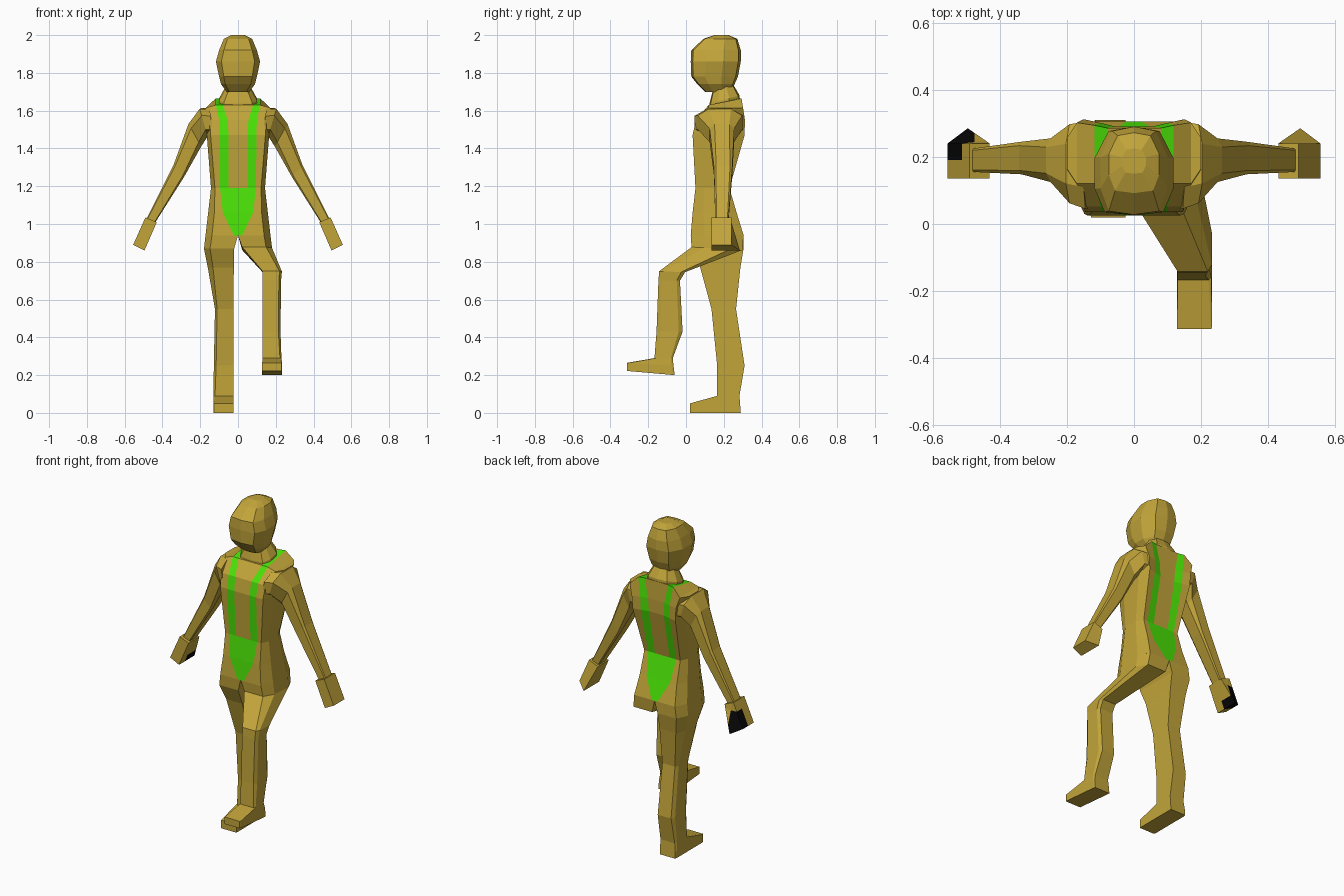
import bpy, bmesh

if "Cube" in bpy.data.objects:
    bpy.data.objects.remove(bpy.data.objects["Cube"])


def material(name, rgb):
    m = bpy.data.materials.new(name)
    m.diffuse_color = (*rgb, 1)
    m.use_nodes = True
    m.node_tree.nodes["Principled BSDF"].inputs["Base Color"].default_value = m.diffuse_color
    return m


GOLD = material("old gold", (0.54, 0.375, 0.042))
GREEN = material("bright green", (0.07, 0.77, 0.002))
BLACK = material("black", (0.002, 0.002, 0.002))


def loft(name, rings, mats=(GOLD,), rule=None, cap_top=True):
    """Skin a list of rings; rule(level, column) gives the material index."""
    bm = bmesh.new()
    vs = [[bm.verts.new(p) for p in r] for r in rings]
    n = len(rings[0])
    for i in range(len(vs) - 1):
        for j in range(n):
            k = (j + 1) % n
            f = bm.faces.new((vs[i][j], vs[i][k], vs[i + 1][k], vs[i + 1][j]))
            f.material_index = rule(i, j) if rule else 0
    bm.faces.new(vs[0])
    if cap_top is True:
        bm.faces.new(vs[-1])
    elif cap_top:
        cap_top(bm, vs[-1])
    bmesh.ops.recalc_face_normals(bm, faces=bm.faces)
    me = bpy.data.meshes.new(name)
    bm.to_mesh(me)
    bm.free()
    for m in mats:
        me.materials.append(m)
    ob = bpy.data.objects.new(name, me)
    bpy.context.collection.objects.link(ob)
    return ob


def whole(half):
    """Close a half ring (first and last points on x = 0) by mirroring."""
    return half + [(-x, y, z) for x, y, z in half[-2:0:-1]]


# Torso: columns are laid out so that the straps are their own strips
def torso_ring(z, w, wf, yf, yb, a, b, dip=0.0, slope=0.0):
    d = 0.25 * (yb - yf)
    zf, zb, zs = z + slope * 0.3, z + slope, z
    return whole([(0, yf, zf), (a, yf, zf), (b, yf, zf), (wf, yf, zs),
                  (w, yf + d, zs), (w, yb - d, zs), (wf, yb, zs),
                  (b, yb - dip * 0.5, zb), (a, yb - dip, zb), (0, yb - dip, zb)])


def torso_rule(level, col):
    c = min(col, 17 - col)
    return 1 if c in (1, 7) or (c in (0, 8) and level < 2) else 0


def shoulder_cap(bm, r):
    left = [r[(18 - k) % 18] for k in range(10)]
    for side in (r[:10], left):
        for k in range(4):
            f = bm.faces.new((side[k], side[k + 1], side[8 - k], side[9 - k]))
            f.material_index = 1 if k == 1 else 0


loft("torso", [
    torso_ring(0.94, 0.172, 0.138, 0.025, 0.305, 0.008, 0.022),
    torso_ring(1.06, 0.158, 0.125, 0.035, 0.268, 0.04, 0.08),
    torso_ring(1.19, 0.143, 0.122, 0.05, 0.23, 0.05, 0.095),
    torso_ring(1.47, 0.165, 0.145, 0.035, 0.31, 0.05, 0.098, 0.022),
    torso_ring(1.55, 0.18, 0.15, 0.052, 0.312, 0.055, 0.1, 0.022),
    torso_ring(1.615, 0.2, 0.17, 0.12, 0.302, 0.08, 0.118, 0.016, 0.05),
], (GOLD, GREEN), torso_rule, shoulder_cap)


# Neck and head: faceted rings
def head_ring(z, w, yf, yb, tilt=0.0):
    d = yb - yf
    return whole([(x, yf + t * d, z + t * tilt) for x, t in (
        (0, 0), (w * 0.75, 0.04), (w, 0.3), (w, 0.65), (w * 0.65, 0.95), (0, 1))])


loft("neck", [head_ring(*p) for p in [
    (1.59, 0.105, 0.12, 0.288), (1.64, 0.1, 0.125, 0.284, 0.04),
    (1.70, 0.07, 0.14, 0.255, 0.03), (1.74, 0.065, 0.14, 0.25)]])
loft("head", [head_ring(*p) for p in [
    (1.70, 0.06, 0.10, 0.24), (1.74, 0.09, 0.06, 0.257), (1.78, 0.10, 0.028, 0.275),
    (1.86, 0.117, 0.025, 0.29), (1.92, 0.10, 0.028, 0.29),
    (1.98, 0.075, 0.092, 0.272), (2.0, 0.035, 0.15, 0.225)]])


# Legs: rings between a front and a back (y, z) point, bevelled on the outside
def leg_ring(s, x0, x1, front, back, c=0.2):
    def at(x, t):
        return (s * x, front[0] + t * (back[0] - front[0]),
                front[1] + t * (back[1] - front[1]))
    xm = x1 - c * (x1 - x0)
    return [at(x0, 0), at(xm, 0), at(x1, 1.25 * c), at(x1, 1 - 1.25 * c),
            at(xm, 1), at(x0, 1)]


HIP = (0.0, 0.172, (0.025, 0.94), (0.305, 0.94))
standing = [
    HIP,
    (0.02, 0.18, (0.03, 0.87), (0.305, 0.87)),
    (0.022, 0.16, (0.075, 0.77), (0.288, 0.77)),
    (0.025, 0.122, (0.135, 0.55), (0.265, 0.55), 0.12),
    (0.025, 0.128, (0.165, 0.25), (0.31, 0.25), 0.12),
    (0.025, 0.13, (0.165, 0.09), (0.283, 0.09), 0.08),
    (0.025, 0.131, (0.02, 0.05), (0.287, 0.04), 0.03),
    (0.025, 0.131, (0.02, 0.0), (0.29, 0.0), 0.03)]
raised = [
    HIP,
    (0.022, 0.18, (0.03, 0.878), (0.298, 0.862)),
    (0.13, 0.232, (-0.142, 0.75), (-0.005, 0.745), 0.12),
    (0.13, 0.228, (-0.146, 0.70), (-0.032, 0.70), 0.12),
    (0.13, 0.225, (-0.156, 0.43), (-0.018, 0.43), 0.12),
    (0.13, 0.23, (-0.167, 0.29), (-0.07, 0.29), 0.08),
    (0.128, 0.233, (-0.313, 0.265), (-0.066, 0.25), 0.03),
    (0.128, 0.233, (-0.313, 0.222), (-0.06, 0.20), 0.03)]
loft("standing_leg", [leg_ring(-1, *r) for r in standing])
loft("raised_leg", [leg_ring(1, *r) for r in raised])


# Arms: eight-sided rings between an outer and an inner (x, z) point
def arm_ring(s, outer, inner, yf, yb, c=0.2):
    def at(t, u):
        return (s * (outer[0] + t * (inner[0] - outer[0])), yf + u * (yb - yf),
                outer[1] + t * (inner[1] - outer[1]))
    return [at(0, c), at(c, 0), at(1 - c, 0), at(1, c),
            at(1, 1 - c), at(1 - c, 1), at(c, 1), at(0, 1 - c)]


arm = [
    ((0.15, 1.61), (0.13, 1.46), 0.045, 0.305, 0.25),
    ((0.203, 1.61), (0.16, 1.465), 0.062, 0.297, 0.25),
    ((0.262, 1.53), (0.195, 1.41), 0.125, 0.255, 0.2),
    ((0.342, 1.31), (0.285, 1.25), 0.148, 0.245, 0.12),
    ((0.482, 1.03), (0.437, 1.01), 0.155, 0.225, 0.08)]


# Hands: wedge blocks whose back inner corner flares out
def hand_ring(s, outer, inner, flare):
    (xo, zo), (xi, zi) = outer, inner
    return [(s * xo, 0.135, zo), (s * xi, 0.135, zi),
            (s * xi, flare, zi), (s * xo, 0.24, zo)]


def black_patch(ob):
    """Cut the hand along three planes and blacken its low outer back part."""
    me = ob.data
    bm = bmesh.new()
    bm.from_mesh(me)
    for co, no in (((0, 0.19, 0), (0, 1, 0)), ((0, 0, 0.985), (0, 0, 1)),
                   ((-0.475, 0, 0), (1, 0, 0))):
        bmesh.ops.bisect_plane(bm, geom=bm.verts[:] + bm.edges[:] + bm.faces[:],
                               plane_co=co, plane_no=no)
    for f in bm.faces:
        p = f.calc_center_median()
        f.material_index = int(p.y > 0.19 and p.z < 0.985 and p.x < -0.475)
    bm.to_mesh(me)
    bm.free()


for side, s in (("left", 1), ("right", -1)):
    loft(side + "_arm", [arm_ring(s, *r) for r in arm])
    hand = loft(side + "_hand", [
        hand_ring(s, (0.49, 1.035), (0.43, 1.01), 0.24),
        hand_ring(s, (0.555, 0.89), (0.495, 0.86), 0.285)], (GOLD, BLACK))
    if s < 0:
        black_patch(hand)
